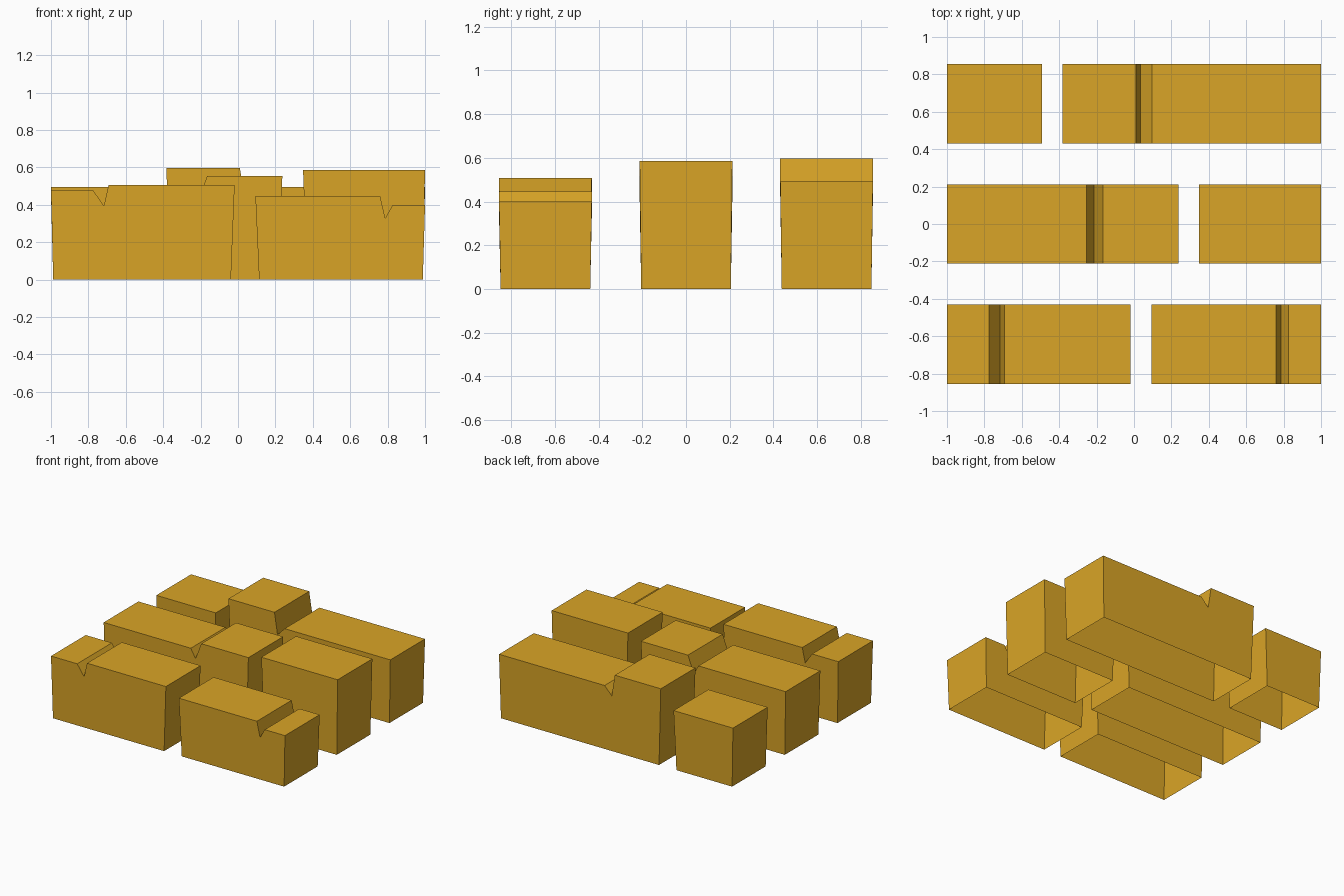
import bpy
import bmesh

if "Cube" in bpy.data.objects:
    bpy.data.objects.remove(bpy.data.objects["Cube"])

mat = bpy.data.materials.new("golden_yellow")
mat.diffuse_color = (0.70, 0.376, 0.02, 1)
mat.use_nodes = True
mat.node_tree.nodes["Principled BSDF"].inputs["Base Color"].default_value = mat.diffuse_color

SIDE_TAPER = 0.007


def foot_x(x):
    # outer ends lean in a little less than the ends facing a gap
    return 0.012 if abs(x) > 0.99 else 0.02


def block(name, top, y0, y1):
    """Open-bottomed block: an x/z top outline (left to right) swept over y, tapering to the ground."""
    bm = bmesh.new()
    left, right = top[0][0], top[-1][0]
    bottom = [(left + foot_x(left), 0), (right - foot_x(right), 0)]
    outline = bottom + top[::-1]

    def ring(y, inset):
        return [bm.verts.new((x, y + (inset if z == 0 else 0), z)) for x, z in outline]

    front = ring(y0, SIDE_TAPER)
    back = ring(y1, -SIDE_TAPER)
    bm.faces.new(front)
    bm.faces.new(back[::-1])
    n = len(outline)
    for i in range(1, n):  # skips the underside, which is open
        j = (i + 1) % n
        bm.faces.new((front[j], front[i], back[i], back[j]))
    mesh = bpy.data.meshes.new(name)
    bm.to_mesh(mesh)
    bm.free()
    mesh.materials.append(mat)
    obj = bpy.data.objects.new(name, mesh)
    bpy.context.collection.objects.link(obj)


rows = {"front": (-0.855, -0.431), "middle": (-0.212, 0.212), "back": (0.431, 0.855)}

# top outline of each stone; the notched ones step in height at a V groove
blocks = [
    ("front", "left", [(-1, 0.48), (-0.776, 0.48), (-0.717, 0.395), (-0.692, 0.507), (-0.018, 0.507)]),
    ("front", "right", [(0.093, 0.447), (0.76, 0.447), (0.787, 0.328), (0.827, 0.40), (1, 0.40)]),
    ("middle", "left", [(-1, 0.494), (-0.255, 0.494), (-0.215, 0.425), (-0.165, 0.553), (0.237, 0.553)]),
    ("middle", "right", [(0.348, 0.586), (1, 0.586)]),
    ("back", "left", [(-1, 0.458), (-0.492, 0.458)]),
    ("back", "right", [(-0.383, 0.597), (0.01, 0.597), (0.036, 0.43), (0.097, 0.494), (1, 0.494)]),
]
for row, side, top in blocks:
    block(f"{row}_row_{side}_block", top, *rows[row])
